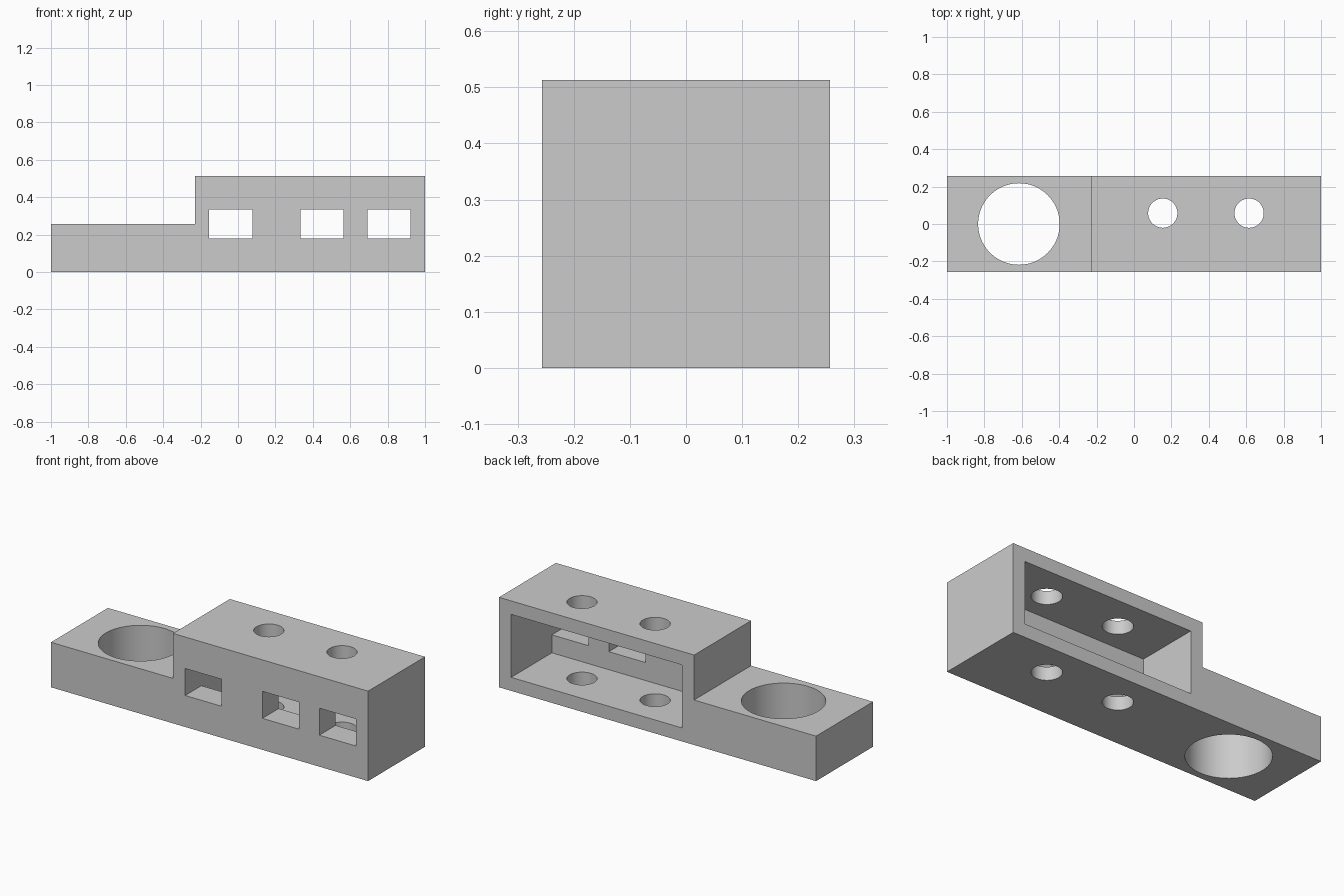
import bpy
import bmesh
from mathutils import Matrix

default = bpy.data.objects.get("Cube")
if default:
    bpy.data.objects.remove(default, do_unlink=True)

U = 1 / 39           # one design unit; the part is 78 long, 20 wide, 20 high
HALF = 10 * U
OVER = 0.05          # how far cutters poke out of the body

grey = bpy.data.materials.new("light_grey")
grey.use_nodes = True
colour = (0.6, 0.6, 0.6, 1)
grey.diffuse_color = colour
grey.node_tree.nodes["Principled BSDF"].inputs["Base Color"].default_value = colour


def to_object(name, bm):
    bmesh.ops.recalc_face_normals(bm, faces=bm.faces)
    mesh = bpy.data.meshes.new(name)
    bm.to_mesh(mesh)
    bm.free()
    mesh.materials.append(grey)
    obj = bpy.data.objects.new(name, mesh)
    bpy.context.collection.objects.link(obj)
    return obj


def box(name, low, high):
    bm = bmesh.new()
    size = [b - a for a, b in zip(low, high)]
    centre = [(a + b) / 2 for a, b in zip(low, high)]
    bmesh.ops.create_cube(
        bm, size=1, matrix=Matrix.Translation(centre) @ Matrix.Diagonal((*size, 1)))
    return to_object(name, bm)


def drill(name, x, y, radius):
    bm = bmesh.new()
    bmesh.ops.create_cone(
        bm, cap_ends=True, segments=96, radius1=radius, radius2=radius, depth=2,
        matrix=Matrix.Translation((x, y, 0)))
    return to_object(name, bm)


def cut(body, cutter):
    cutter.hide_render = True
    mod = body.modifiers.new(cutter.name, "BOOLEAN")
    mod.operation = "DIFFERENCE"
    mod.solver = "EXACT"
    mod.object = cutter
    bpy.context.view_layer.objects.active = body
    bpy.ops.object.modifier_apply(modifier=mod.name)
    bpy.data.objects.remove(cutter, do_unlink=True)


# Stepped body: side profile extruded across the width
profile = [(-39, 0), (39, 0), (39, 20), (-9, 20), (-9, 10), (-39, 10)]
bm = bmesh.new()
face = bm.faces.new([bm.verts.new((x * U, -HALF, z * U)) for x, z in profile])
side = bmesh.ops.extrude_face_region(bm, geom=[face])
bmesh.ops.translate(bm, vec=(0, 2 * HALF, 0),
                    verts=[v for v in side["geom"] if isinstance(v, bmesh.types.BMVert)])
body = to_object("stepped_housing", bm)

# Compartment open at the back
cut(body, box("compartment", (-6 * U, -0.11, 3 * U), (36 * U, HALF + OVER, 17 * U)))

# Three windows through the front wall
for i, x in enumerate((-6, 13, 27)):
    cut(body, box(f"window_{i}", (x * U, -HALF - OVER, 7 * U), ((x + 9) * U, 0, 13 * U)))

# Large bore in the low end, two small bores through roof and floor
cut(body, drill("large_bore", -24 * U, 0, 8.5 * U))
for i, x in enumerate((6, 24)):
    cut(body, drill(f"small_bore_{i}", x * U, 0.058, 3.05 * U))

# Smooth bores, sharp corners
bpy.ops.object.select_all(action="DESELECT")
body.select_set(True)
bpy.context.view_layer.objects.active = body
bpy.ops.object.shade_smooth_by_angle()
